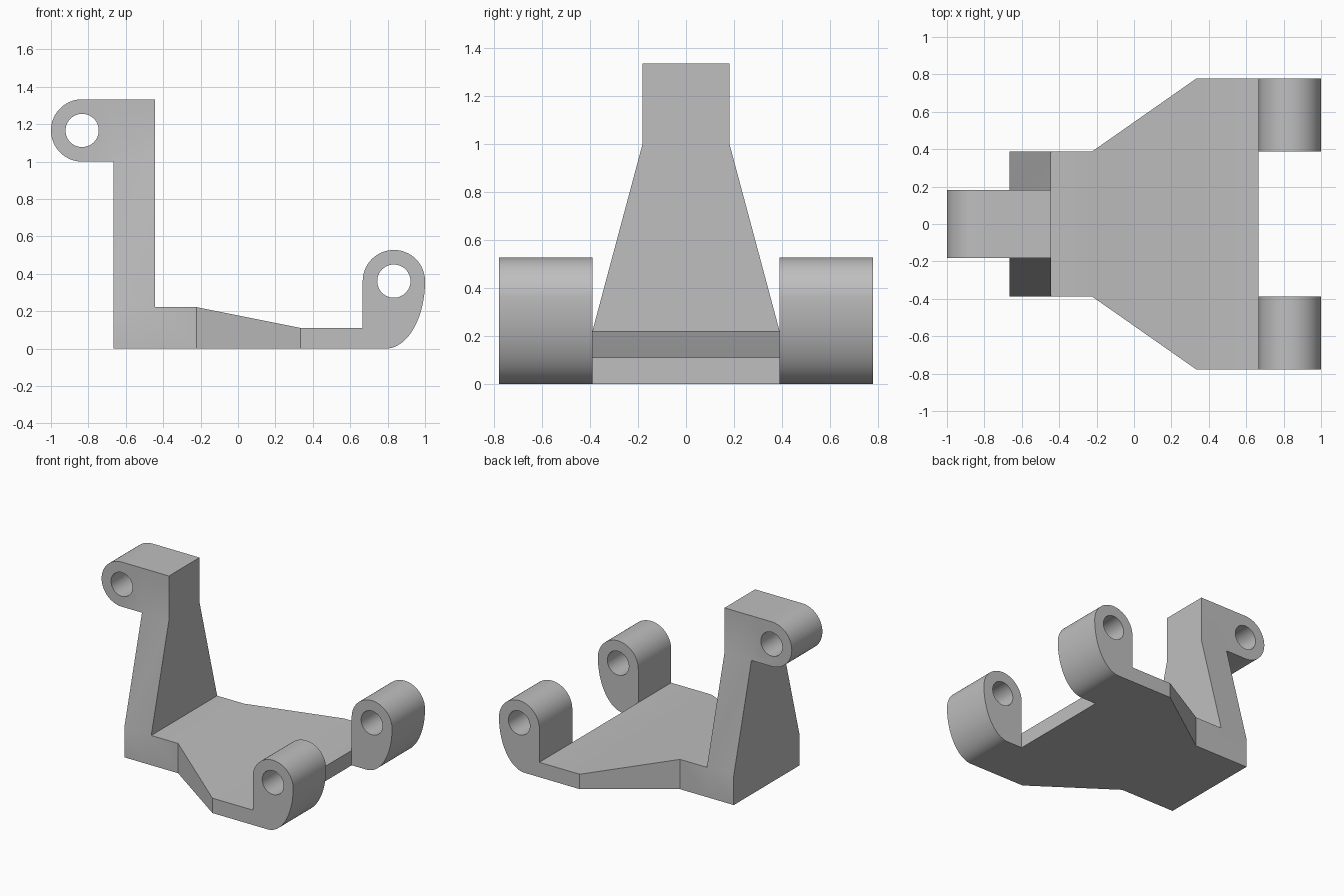
import bpy, bmesh
from math import sin, cos, pi, radians
from mathutils import Matrix

cube = bpy.data.objects.get("Cube")
if cube:
    bpy.data.objects.remove(cube)

U = 1 / 9          # design unit
R = 1.5            # lug radius
HOLE = 0.8         # pin hole radius

grey = bpy.data.materials.new("grey")
grey.use_nodes = True
colour = (0.52, 0.52, 0.52, 1)
grey.diffuse_color = colour
grey.node_tree.nodes["Principled BSDF"].inputs["Base Color"].default_value = colour


def loft(name, sections):
    """Solid skinned through matching closed sections, given in design units."""
    bm = bmesh.new()
    rings = [[bm.verts.new(p) for p in s] for s in sections]
    for a, b in zip(rings, rings[1:]):
        for i in range(len(a)):
            j = (i + 1) % len(a)
            bm.faces.new((a[i], a[j], b[j], b[i]))
    bm.faces.new(rings[0])
    bm.faces.new(rings[-1])
    bmesh.ops.recalc_face_normals(bm, faces=bm.faces)
    bmesh.ops.transform(bm, matrix=Matrix.Scale(U, 4), verts=bm.verts)
    mesh = bpy.data.meshes.new(name)
    bm.to_mesh(mesh)
    bm.free()
    mesh.materials.append(grey)
    obj = bpy.data.objects.new(name, mesh)
    bpy.context.collection.objects.link(obj)
    return obj


def prism(name, profile, y0, y1):
    """Side profile (x, z) extruded along y."""
    return loft(name, [[(x, y, z) for x, z in profile] for y in (y0, y1)])


def arc(cx, cz, rx, rz, start, end, steps):
    angles = [radians(start + (end - start) * i / steps) for i in range(steps + 1)]
    return [(cx + rx * cos(a), cz + rz * sin(a)) for a in angles]


def combine(target, other, operation):
    mod = target.modifiers.new(operation.title(), "BOOLEAN")
    mod.operation, mod.object, mod.solver = operation, other, "EXACT"
    bpy.context.view_layer.objects.active = target
    bpy.ops.object.modifier_apply(modifier=mod.name)
    bpy.data.objects.remove(other)


def lug(name, profile, cx, cz, y0, y1):
    """Extruded lug with a pin hole through it."""
    body = prism(name, profile, y0, y1)
    circle = arc(cx, cz, HOLE, HOLE, 0, 360, 48)[:-1]
    combine(body, prism("pin_hole", circle, y0 - 1, y1 + 1), "DIFFERENCE")
    return body


# Base plate: widens and thins towards the hinge lugs
bracket = loft("bracket", [
    [(x, -w, 0), (x, w, 0), (x, w, h), (x, -w, h)]
    for x, w, h in ((-6, 3.5, 2), (-4, 3.5, 2), (-2, 3.5, 2), (3, 7, 1), (6, 7, 1))])

# Upright: tapers to the width of the upper lug
NECK = 1.625
upright = loft("upright", [
    [(-6, -w, z), (-4, -w, z), (-4, w, z), (-6, w, z)]
    for z, w in ((2, 3.5), (9, NECK), (12, NECK))])
combine(bracket, upright, "UNION")

# Upper lug
upper = [(-6, 12)] + arc(-7.5, 10.5, R, R, 90, 270, 32) + [(-6, 9)]
combine(bracket, lug("upper_lug", upper, -7.5, 10.5, -NECK, NECK), "UNION")

# Pair of hinge lugs, with a swept lower corner
CZ = 3.25
lower = [(6, 0)] + arc(7.1, CZ, 1.9, CZ, -90, 0, 20)
lower += arc(7.5, CZ, R, R, 0, 180, 32)[1:] + [(6, 1)]
for y0, y1 in ((-7, -3.5), (3.5, 7)):
    combine(bracket, lug("hinge_lug", lower, 7.5, CZ, y0, y1), "UNION")

# Smooth curved faces, crisp corners
bpy.ops.object.select_all(action="DESELECT")
bracket.select_set(True)
bpy.context.view_layer.objects.active = bracket
bpy.ops.object.shade_smooth_by_angle(angle=radians(25))
